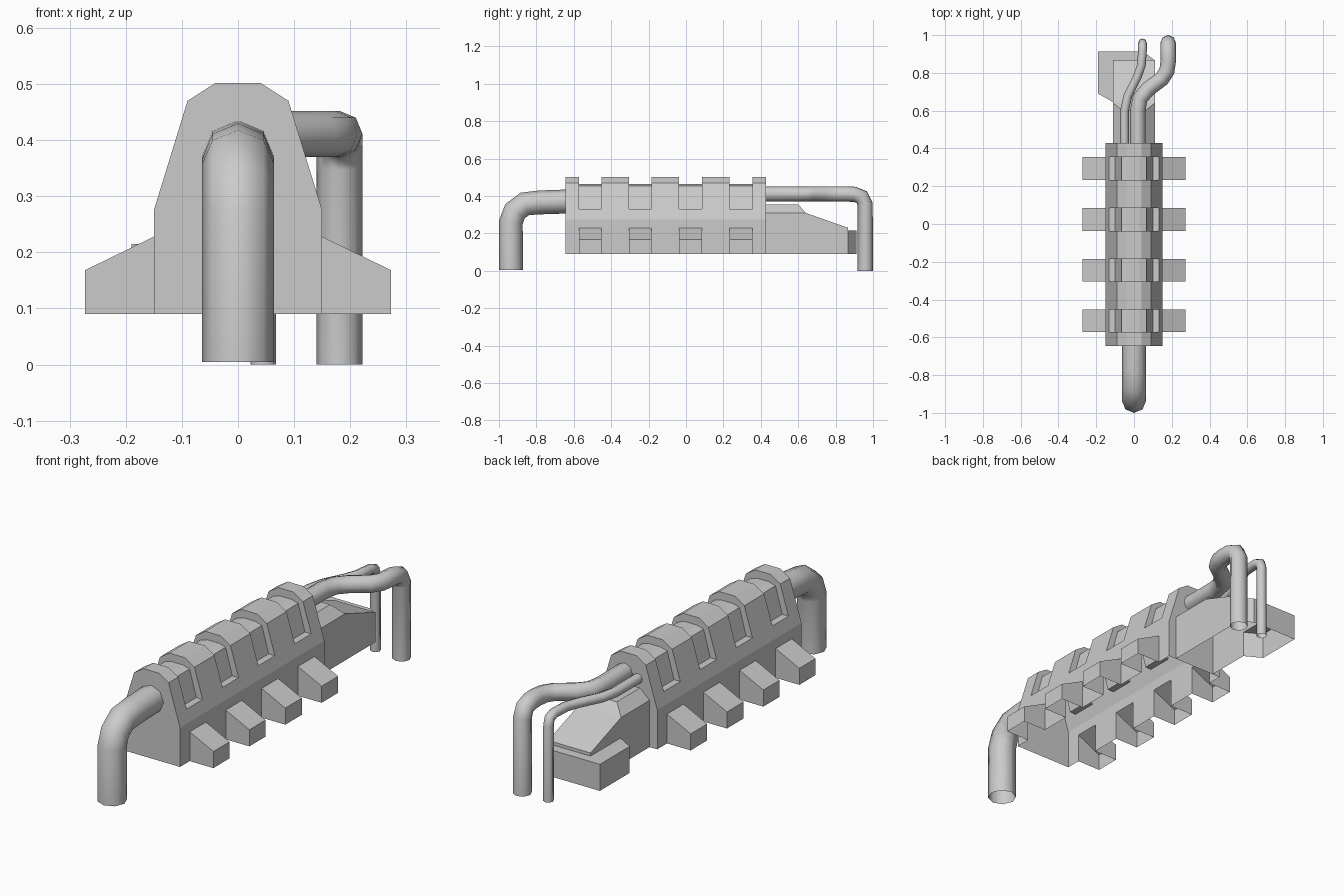
import bpy, bmesh

if "Cube" in bpy.data.objects:
    bpy.data.objects.remove(bpy.data.objects["Cube"])


def mesh_object(name, polys):
    """Build a flat-shaded shell from polygons and weld their shared corners."""
    bm = bmesh.new()
    for poly in polys:
        bm.faces.new([bm.verts.new(p) for p in poly])
    bmesh.ops.remove_doubles(bm, verts=bm.verts, dist=0.0005)
    bmesh.ops.recalc_face_normals(bm, faces=bm.faces)
    me = bpy.data.meshes.new(name)
    bm.to_mesh(me)
    bm.free()
    ob = bpy.data.objects.new(name, me)
    bpy.context.collection.objects.link(ob)
    return ob


def tube(name, path, radius):
    """Eight-sided smooth pipe with open ends."""
    cu = bpy.data.curves.new(name, 'CURVE')
    cu.dimensions = '3D'
    cu.bevel_depth = radius
    cu.bevel_resolution = 2
    sp = cu.splines.new('POLY')
    sp.points.add(len(path) - 1)
    for pt, co in zip(sp.points, path):
        pt.co = (*co, 1)
    sp.use_smooth = True
    ob = bpy.data.objects.new(name, cu)
    bpy.context.collection.objects.link(ob)
    return ob


def mirrored(half):
    return half + [(-x, z) for x, z in reversed(half)]


def at(y, pts):
    return [(x, y, z) for x, z in pts]


# Engine cover: ribs alternate with recessed bays that carry the side feet
lower = [(.15, .09), (.15, .228)]
foot = [(.15, .09), (.273, .09), (.273, .168), (.15, .228)]
shoulder = [(.15, .275), (.133, .33)]
rib_top = [(.09, .47), (.04, .502)]
bay_top = [(.10, .33), (.065, .455), (.03, .465)]
rib = mirrored(lower + shoulder + rib_top)
bay = mirrored(foot[1:] + shoulder + bay_top)
pocket = mirrored([shoulder[1]] + rib_top) + mirrored([shoulder[1]] + bay_top)[::-1][1:-1]

cuts = [-.645, -.573, -.453, -.305, -.185, -.038, .085, .232, .355, .428]
polys = [at(cuts[0], rib), at(cuts[-1], rib)]
for i, (y0, y1) in enumerate(zip(cuts, cuts[1:])):
    prof = bay if i % 2 else rib
    for a, b in zip(prof, prof[1:]):
        polys.append(at(y0, [a, b]) + at(y1, [b, a]))
    if i % 2:
        for y in (y0, y1):
            polys.append(at(y, pocket))
            for s in (1, -1):
                polys.append(at(y, [(s * x, z) for x, z in foot]))
mesh_object("ribbed_cover", polys)

# Rear housing: hipped top, sloping deck, open underneath
w, t, y0 = .11, .06, .428
polys = [
    [(-t, y0, .355), (t, y0, .355), (t, .60, .355), (-t, .60, .355)],
    [(-t, .60, .355), (t, .60, .355), (w, .64, .31), (-w, .64, .31)],
    [(-w, .64, .31), (w, .64, .31), (w, .867, .23), (-w, .867, .23)],
    [(-w, .867, .215), (w, .867, .215), (w, .867, .23), (-w, .867, .23)],
    [(w, y0, .09), (w, .867, .09), (w, .867, .23), (w, .64, .31), (w, y0, .31)],
    [(-w, y0, .09), (-w, .645, .09), (-w, .645, .215), (-w, .867, .215),
     (-w, .867, .23), (-w, .64, .31), (-w, y0, .31)],
]
for s in (1, -1):
    polys.append([(s * t, y0, .355), (s * t, .60, .355), (s * w, .64, .31), (s * w, y0, .31)])
mesh_object("rear_housing", polys)

# Low step wrapping the left and back of the housing
outer = [(-w, .645), (-.19, .69), (-.19, .912), (.05, .912), (w, .867)]
polys = [[(x, y, .215) for x, y in outer + [(-w, .867)]]]
for (xa, ya), (xb, yb) in zip(outer, outer[1:]):
    polys.append([(xa, ya, .09), (xb, yb, .09), (xb, yb, .215), (xa, ya, .215)])
mesh_object("rear_step", polys)

# Pipes
tube("front_pipe", [(0, -.936, .005), (0, -.936, .26), (0, -.915, .318),
                    (0, -.862, .358), (0, -.78, .366), (0, -.63, .371)], .064)
tube("rear_thick_pipe", [(.02, .41, .411), (.02, .60, .411), (.032, .665, .411),
                         (.075, .715, .411), (.147, .768, .411), (.174, .81, .411),
                         (.181, .86, .411), (.181, .90, .409), (.181, .94, .395),
                         (.181, .958, .355), (.181, .959, 0)], .041)
tube("rear_thin_pipe", [(-.05, .41, .398), (-.05, .60, .398), (-.032, .68, .398),
                        (.018, .78, .398), (.039, .84, .398), (.045, .92, .396),
                        (.045, .95, .385), (.045, .958, .355), (.045, .959, 0)], .023)
